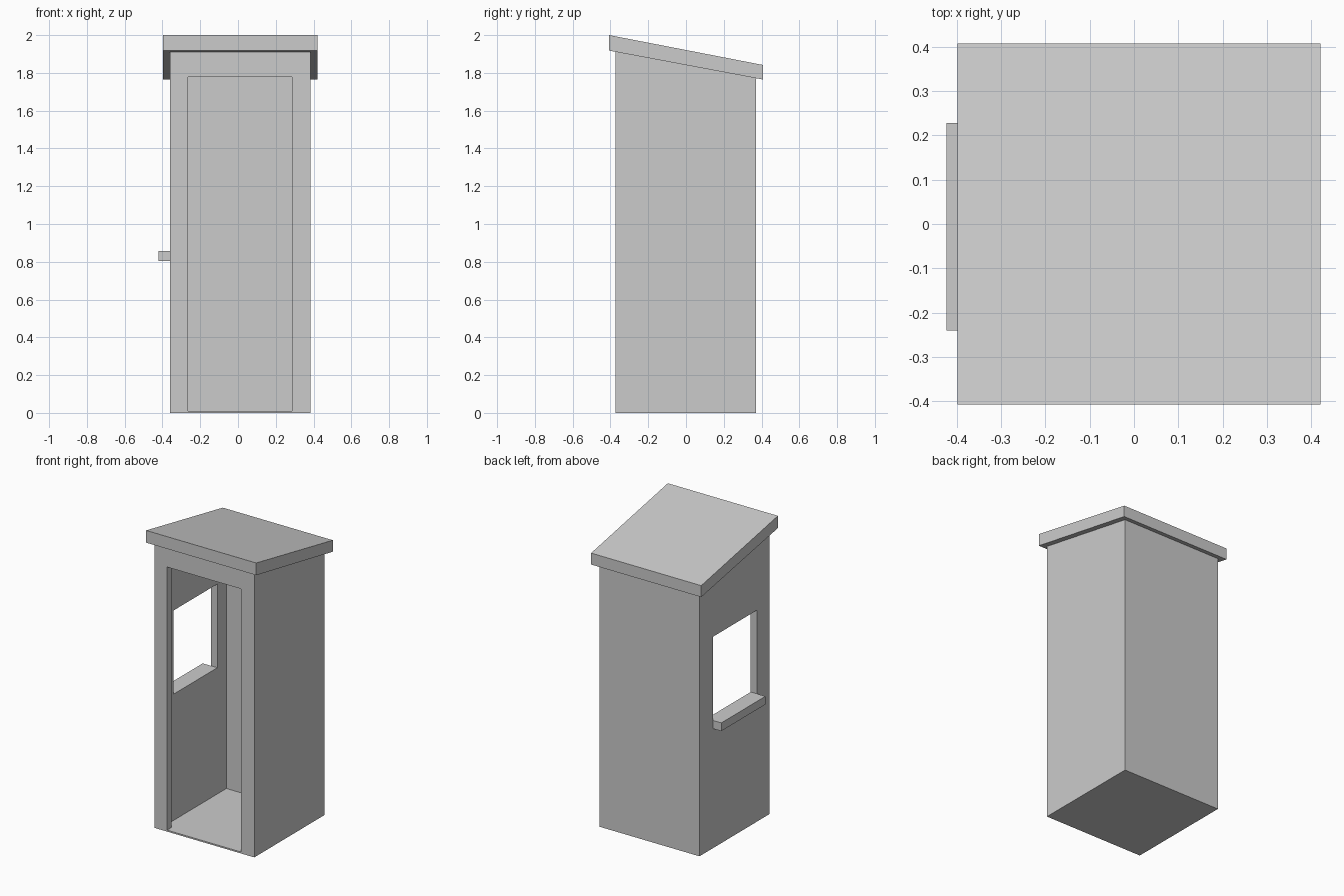
import bpy, bmesh

if "Cube" in bpy.data.objects:
    bpy.data.objects.remove(bpy.data.objects["Cube"])

# Overall sizes
X0, X1, Y0, Y1 = -0.36, 0.383, -0.374, 0.371   # body footprint
T = 0.047                                      # wall thickness
RX0, RX1, RY0, RY1 = -0.398, 0.42, -0.407, 0.407  # roof footprint


def roof_under(y):
    """Height of the sloping roof underside."""
    return 1.918 + (y - RY0) / (RY1 - RY0) * (1.765 - 1.918)


def prism(name, profile, x0, x1):
    """Extrude a (y, z) profile along x."""
    bm = bmesh.new()
    face = bm.faces.new([bm.verts.new((x0, y, z)) for y, z in profile])
    ext = bmesh.ops.extrude_face_region(bm, geom=[face])["geom"]
    verts = [v for v in ext if isinstance(v, bmesh.types.BMVert)]
    bmesh.ops.translate(bm, verts=verts, vec=(x1 - x0, 0, 0))
    bmesh.ops.recalc_face_normals(bm, faces=bm.faces)
    mesh = bpy.data.meshes.new(name)
    bm.to_mesh(mesh)
    bm.free()
    ob = bpy.data.objects.new(name, mesh)
    bpy.context.collection.objects.link(ob)
    return ob


def box(name, x0, x1, y0, y1, z0, z1):
    return prism(name, [(y0, z0), (y1, z0), (y1, z1), (y0, z1)], x0, x1)


def cut(target, cutter):
    """Subtract the cutter, apply the result and remove the cutter."""
    mod = target.modifiers.new("cut", "BOOLEAN")
    mod.operation, mod.solver, mod.object = "DIFFERENCE", "EXACT", cutter
    bpy.context.view_layer.objects.active = target
    bpy.ops.object.modifier_apply(modifier=mod.name)
    bpy.data.objects.remove(cutter, do_unlink=True)


# Booth body with a sloping top
walls = prism("booth_walls", [(Y0, 0), (Y1, 0), (Y1, roof_under(Y1)),
                              (Y0, roof_under(Y0))], X0, X1)

# Hollow interior, doorway and side window
cut(walls, box("room_cutter", X0 + T, X1 - T, Y0 + T, Y1 - T, 0.01, 2.2))
cut(walls, box("door_cutter", -0.265, 0.285, Y0 - 0.1, Y0 + T + 0.05, 0.01, 1.777))
cut(walls, box("window_cutter", X0 - 0.1, X0 + T + 0.05, -0.24, 0.228, 0.803, 1.42))

# Counter sill filling the bottom of the window
box("window_sill", -0.422, X0 + T, -0.24, 0.228, 0.803, 0.858)

# Sloping roof slab
prism("roof", [(RY0, 1.918), (RY1, 1.765), (RY1, 1.842), (RY0, 2.0)], RX0, RX1)
